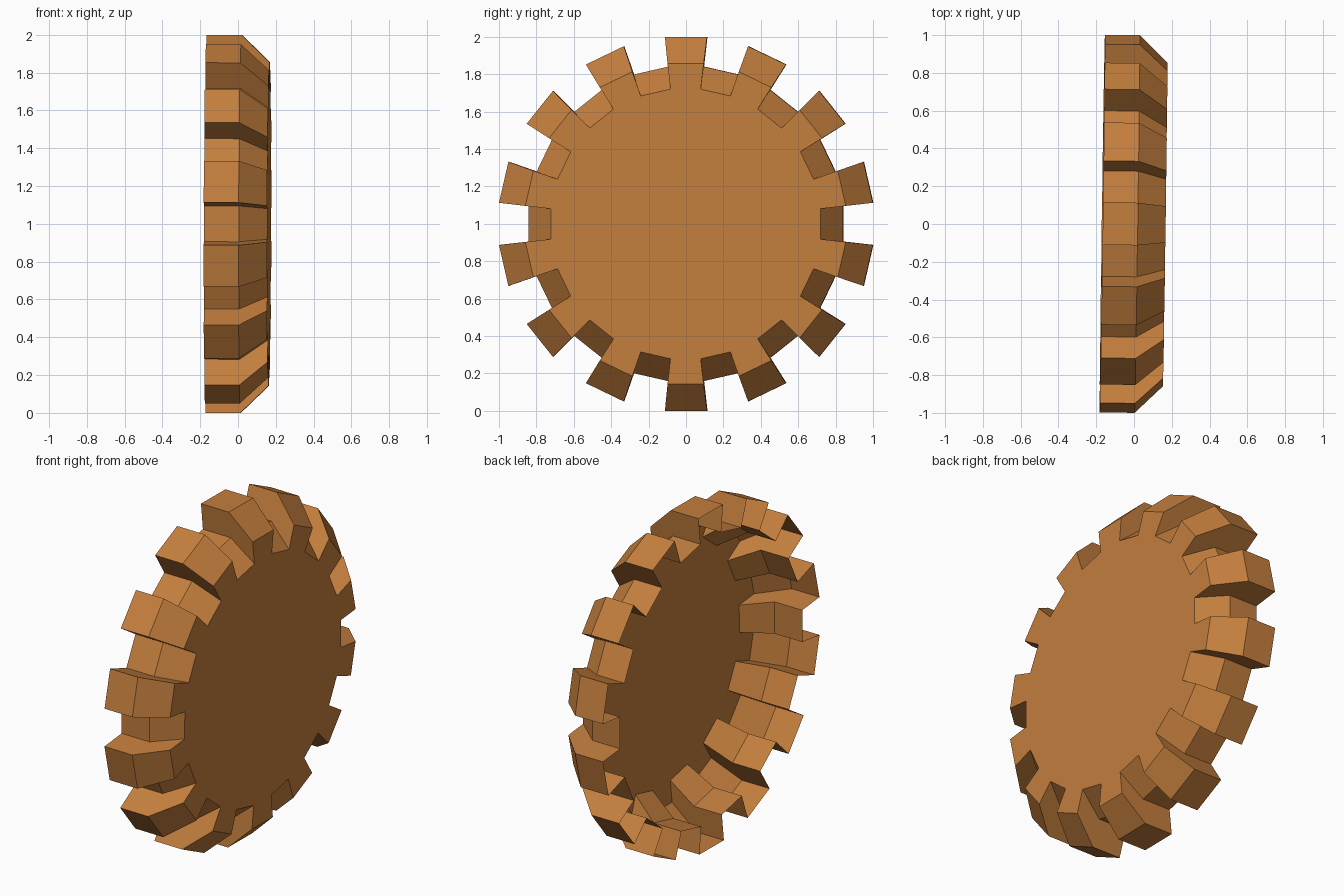
import bpy, bmesh, math
from mathutils import Matrix

if "Cube" in bpy.data.objects:
    bpy.data.objects.remove(bpy.data.objects["Cube"])

TEETH = 14
R_TIP, R_ROOT, TAPER = 1.006, 0.846, 0.857
X_BACK, X_MID, X_FRONT = -0.168, 0.017, 0.165


def outline(bm, x, scale):
    """Square-toothed gear outline around the x axis, one tooth centred on top."""
    step = math.pi / TEETH
    verts = []
    for i in range(2 * TEETH):
        r = (R_TIP if i % 2 == 0 else R_ROOT) * scale
        for a in ((i - 0.5) * step, (i + 0.5) * step):
            verts.append(bm.verts.new((x, r * math.sin(a), r * math.cos(a))))
    return verts


bm = bmesh.new()
# Straight rim, then tapered rim, open at the back
rings = [outline(bm, X_BACK, 1), outline(bm, X_MID, 1), outline(bm, X_FRONT, TAPER)]
n = len(rings[0])
for a, b in zip(rings, rings[1:]):
    for i in range(n):
        j = (i + 1) % n
        bm.faces.new((a[i], a[j], b[j], b[i]))

# Front plate: centre disc plus a flat tongue under every tooth
front = rings[2]
bm.faces.new([front[(i + 2) % n] for i in range(n)])
bmesh.ops.recalc_face_normals(bm, faces=bm.faces)
plate = max(bm.faces, key=lambda f: f.calc_area())
if plate.normal.x < 0:
    bmesh.ops.reverse_faces(bm, faces=bm.faces)

# The wheel leans very slightly off the x axis
lean = Matrix.Rotation(-0.014, 4, 'Z') @ Matrix.Rotation(0.003, 4, 'Y')
bm.transform(Matrix.Translation((0, 0, 1)) @ lean)
low = min(v.co.z for v in bm.verts)
bm.transform(Matrix.Translation((0, 0, -low)))

mesh = bpy.data.meshes.new("gear_wheel")
bm.to_mesh(mesh)
bm.free()
gear = bpy.data.objects.new("gear_wheel", mesh)
bpy.context.collection.objects.link(gear)

# Bronze colour
mat = bpy.data.materials.new("bronze")
mat.diffuse_color = (0.55, 0.21, 0.047, 1)
mat.use_nodes = True
mat.node_tree.nodes["Principled BSDF"].inputs["Base Color"].default_value = mat.diffuse_color
mesh.materials.append(mat)
